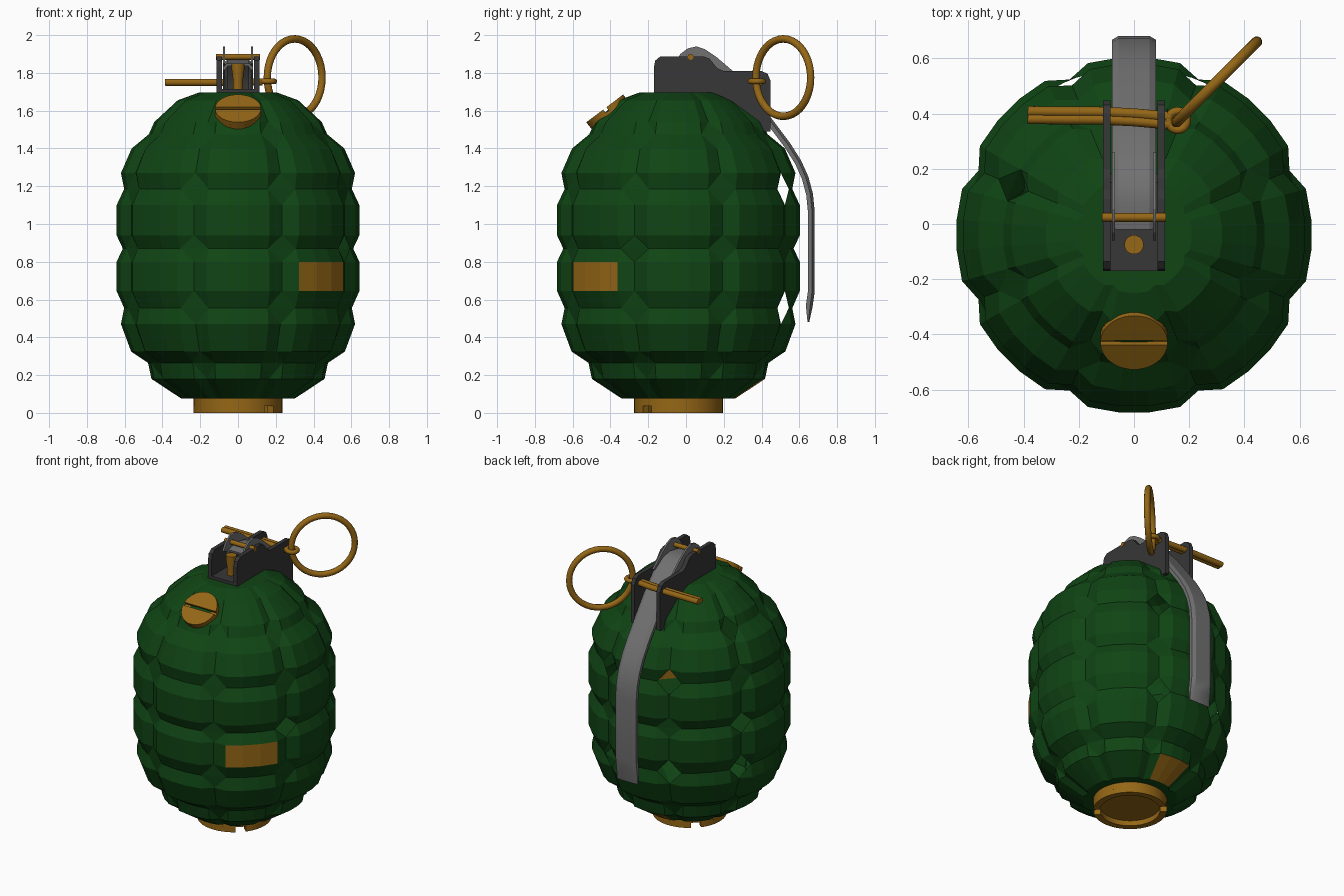
import bpy, bmesh, math
from mathutils import Vector, Matrix

if "Cube" in bpy.data.objects:
    bpy.data.objects.remove(bpy.data.objects["Cube"])

CY = -0.04  # body axis offset in y


def material(name, c):
    m = bpy.data.materials.new(name)
    m.diffuse_color = (*c, 1)
    m.use_nodes = True
    m.node_tree.nodes["Principled BSDF"].inputs["Base Color"].default_value = m.diffuse_color
    return m


GREEN = material("dark green", (0.005, 0.058, 0.007))
BRASS = material("brass", (0.30, 0.135, 0.008))
DARK = material("dark grey", (0.038, 0.038, 0.038))
GREY = material("mid grey", (0.165, 0.165, 0.165))


def finish(name, bm, mats, smooth=None):
    bmesh.ops.recalc_face_normals(bm, faces=bm.faces)
    me = bpy.data.meshes.new(name)
    bm.to_mesh(me)
    bm.free()
    ob = bpy.data.objects.new(name, me)
    bpy.context.collection.objects.link(ob)
    for m in mats:
        me.materials.append(m)
    if smooth:
        bpy.ops.object.select_all(action='DESELECT')
        ob.select_set(True)
        bpy.context.view_layer.objects.active = ob
        bpy.ops.object.shade_smooth_by_angle(angle=math.radians(smooth))
    return ob


def loft(name, rings, mat, smooth=None):
    """Skin closed rings of points and cap both ends."""
    bm = bmesh.new()
    vs = [[bm.verts.new(p) for p in r] for r in rings]
    n = len(vs[0])
    for a, b in zip(vs, vs[1:]):
        for i in range(n):
            j = (i + 1) % n
            bm.faces.new((a[i], a[j], b[j], b[i]))
    bm.faces.new(vs[0])
    bm.faces.new(vs[-1])
    return finish(name, bm, [mat], smooth)


def plate(name, yz, x0, x1, mat):
    """Side outline extruded along x."""
    return loft(name, [[(x, y, z) for y, z in yz] for x in (x0, x1)], mat)


def tube(name, path, radii, mat, n=14):
    path = [Vector(p) for p in path]
    q = (path[-1] - path[0]).to_track_quat('Z', 'Y')
    rings = [[p + q @ Vector((r * math.cos(t), r * math.sin(t), 0))
              for t in [2 * math.pi * i / n for i in range(n)]]
             for p, r in zip(path, radii)]
    return loft(name, rings, mat, 40)


def torus(name, loc, rot, R, r, n, mat):
    bpy.ops.mesh.primitive_torus_add(location=loc, rotation=rot, major_radius=R,
                                     minor_radius=r, major_segments=n, minor_segments=12)
    ob = bpy.context.object
    ob.name = name
    ob.data.materials.append(mat)
    bpy.ops.object.shade_smooth()


def arc(r, a0, a1, n):
    return [(r * math.cos(math.radians(a0 + (a1 - a0) * i / n)),
             r * math.sin(math.radians(a0 + (a1 - a0) * i / n))) for i in range(n + 1)]


# Segmented body: 8 columns of raised blocks, (height, radius, is_groove)
ROWS = [(.075, .30, 0), (.18, .46, 0), (.265, .478, 1), (.325, .568, 0), (.47, .622, 0),
        (.555, .605, 1), (.645, .645, 0), (.80, .645, 0), (.87, .612, 1), (.94, .645, 0),
        (1.10, .645, 0), (1.185, .605, 1), (1.27, .622, 0), (1.40, .565, 0),
        (1.475, .474, 1), (1.54, .445, 0), (1.655, .32, 0), (1.695, .21, 0)]
ANG = [-22.5, -15, -5, 5, 15]
# missing groove crossings: (angle, row)
HOLES = {(67.5, 5), (67.5, 11), (112.5, 5), (112.5, 11),
         (157.5, 5), (157.5, 8), (157.5, 14), (337.5, 8)}
bm = bmesh.new()
cols = [((45 * k + a) % 360, i == 0) for k in range(8) for i, a in enumerate(ANG)]
N = len(cols)
grid = []
for z, r, g in ROWS:
    ring = []
    for a, valley in cols:
        rr = r - (0.005 if g else 0.035 * min(1, r / .5)) if valley else r
        t = math.radians(a)
        ring.append(bm.verts.new((rr * math.cos(t), CY + rr * math.sin(t), z)))
    grid.append(ring)
for i in range(len(ROWS) - 1):
    for j in range(N):
        k = (j + 1) % N
        quad = [(i, j), (i, k), (i + 1, k), (i + 1, j)]
        centre = [n for n, (p, q) in enumerate(quad) if ROWS[p][2] and cols[q][1]]
        v = [grid[p][q] for p, q in quad]
        if centre:  # split so that four inner triangles form a diamond
            c = centre[0]
            bm.faces.new((v[c - 3], v[c - 2], v[c - 1]))
            p, q = quad[c]
            if (cols[q][0], p) not in HOLES:
                bm.faces.new((v[c], v[c - 3], v[c - 1]))
            continue
        f = bm.faces.new(v)
        inner = not cols[j][1] and not cols[k][1]
        mid = math.degrees(math.atan2(sum(w.co.y - CY for w in v), sum(w.co.x for w in v)))
        # two painted block faces
        if inner and ((i == 6 and abs(mid + 45) < 15) or (i == 0 and abs(mid - 90) < 15)):
            f.material_index = 1
bm.faces.new(grid[0])
bm.faces.new(grid[-1])
finish("body", bm, [GREEN, BRASS])

# Base plug: solid disc with a notched rim below
loft("base_plug", [[(x, y + CY, z) for x, y in arc(.235, 0, 352.5, 47)] for z in (.036, .09)], BRASS, 30)
for k in (0, 180):
    rim = arc(.235, k - 37, k + 127, 24) + arc(.192, k + 126, k - 36, 24)
    loft("base_rim", [[(x, y + CY, z) for x, y in rim] for z in (0, .037)], BRASS, 30)

# Slotted filler plug on the sloping shoulder
tilt = Matrix.Translation((0, -.43, 1.612)) @ Matrix.Rotation(math.radians(37), 4, 'X')


def tilted(pts, z0, z1, name):
    loft(name, [[tilt @ Vector((x, y, z)) for x, y in pts] for z in (z0, z1)], BRASS, 30)


tilted(arc(.122, 0, 350, 35), -.07, -.022, "filler_plug")
tilted(arc(.122, 5, 175, 20), -.023, 0, "filler_plug_half")
tilted(arc(.122, 185, 355, 20), -.023, 0, "filler_plug_half")

# Housing: two cheeks and a floor
CHEEK = [(-.17, 1.66), (-.17, 1.83), (-.163, 1.865), (-.135, 1.888), (.09, 1.888), (.125, 1.875),
         (.165, 1.825), (.20, 1.81), (.40, 1.81), (.432, 1.795), (.447, 1.76), (.447, 1.49),
         (.415, 1.49), (.35, 1.57), (.20, 1.66)]
for s in (-1, 1):
    plate("housing_cheek", CHEEK, s * .085, s * .113, DARK)
    # Lever ears that hook over the axle
    plate("lever_ear", [(-.06, 1.85), (-.03, 1.90), (.01, 1.93), (.055, 1.94), (.10, 1.925),
                        (.16, 1.885), (.26, 1.80), (.22, 1.77), (.10, 1.80), (0, 1.83)],
          s * .068, s * .08, GREY)
plate("housing_floor", [(-.17, 1.66), (-.17, 1.715), (.15, 1.715), (.2, 1.66)], -.09, .09, DARK)

# Lever: channel section swept along its outer edge
PATH = [(-.02, 1.85), (.08, 1.868), (.16, 1.855), (.26, 1.79), (.36, 1.68), (.46, 1.55), (.55, 1.43),
        (.61, 1.335), (.648, 1.25), (.672, 1.16), (.681, 1.07), (.681, .64), (.67, .56), (.652, .48)]
SECTION = [(-.08, -.036), (-.08, -.014), (-.057, 0), (.057, 0), (.08, -.014), (.08, -.036),
           (.068, -.036), (.055, -.015), (-.055, -.015), (-.068, -.036)]
rings = []
for i, (y, z) in enumerate(PATH):
    a, b = PATH[max(i - 1, 0)], PATH[min(i + 1, len(PATH) - 1)]
    d = Vector((b[0] - a[0], b[1] - a[1])).normalized()
    thin = .25 if i == len(PATH) - 1 else 1
    rings.append([(x, y - d.y * h * thin, z + d.x * h * thin) for x, h in SECTION])
loft("lever", rings, GREY, 25)

# Striker, axle, split pin, pin eye and pull ring
tube("striker", [(0, -.075, 1.70), (0, -.075, 1.76), (0, -.075, 1.83), (0, -.075, 1.85)],
     [.026, .026, .035, .035], BRASS, 18)
tube("axle", [(-.116, .024, 1.885), (.116, .024, 1.885)], [.016, .016], BRASS)
for y in (.373, .40):
    tube("split_pin", [(-.385, y + .008, 1.75), (-.12, y + .006, 1.75), (0, y, 1.75),
                       (.13, y - .012, 1.752)], [.019] * 4, BRASS)
torus("pin_eye", (.158, .375, 1.755), (0, 0, 0), .034, .015, 24, BRASS)
torus("pull_ring", (.30, .515, 1.775), (math.pi / 2, 0, math.pi / 4), .205, .02, 40, BRASS)
